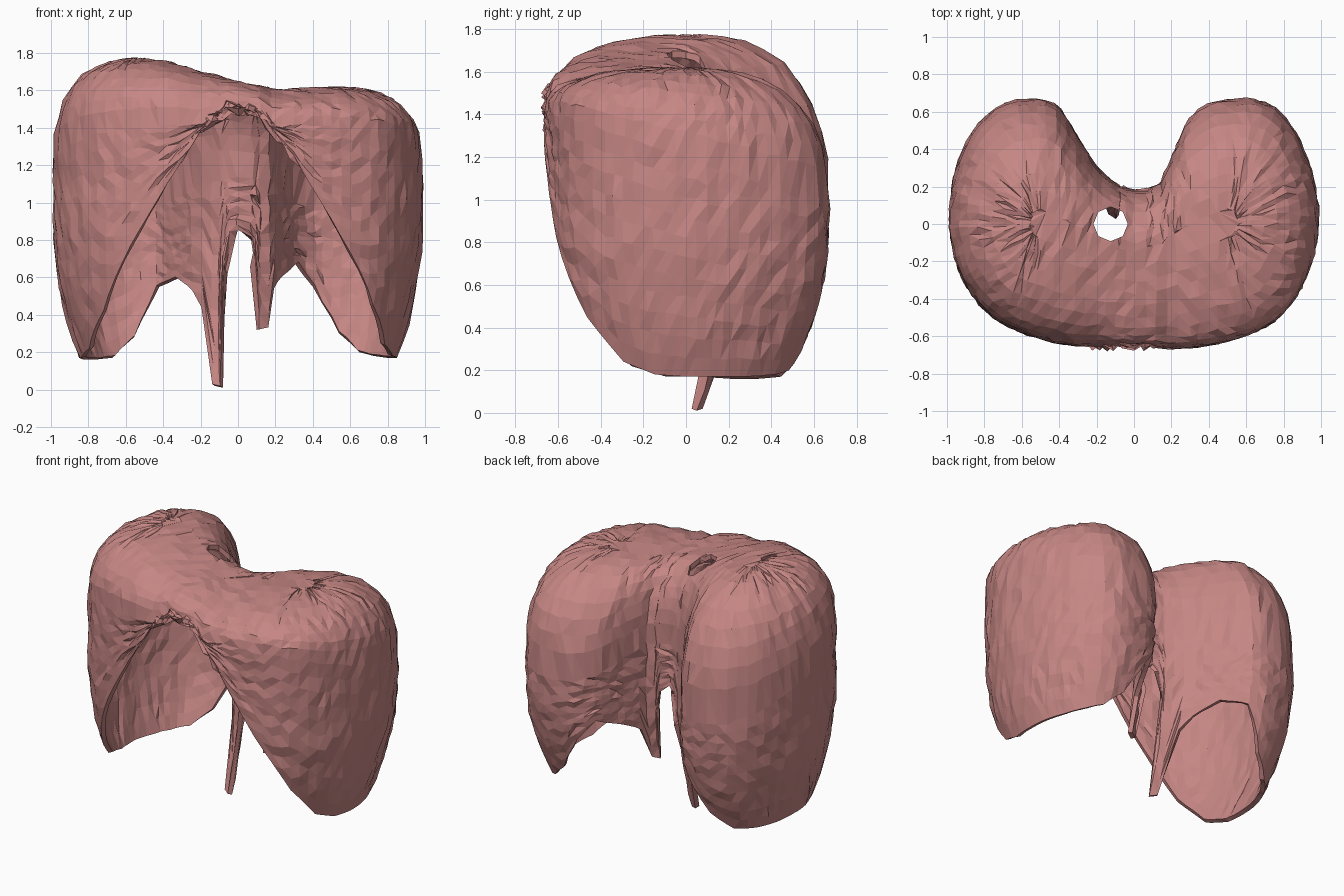
import bpy, bmesh, random
from mathutils import Vector

if "Cube" in bpy.data.objects:
    bpy.data.objects.remove(bpy.data.objects["Cube"])

random.seed(4)

# Plan outline, clockwise from the back notch: x, y, height of the free lower rim
RIM = [(0, .18, .86), (.07, .185, .80), (.09, .19, .66), (.10, .195, .32), (.145, .22, .33), (.165, .27, .54),
       (.21, .37, .60), (.30, .56, .68), (.40, .64, .55), (.55, .67, .30),
       (.70, .65, .20), (.81, .57, .18), (.91, .39, .17), (.97, .20, .17), (.985, 0, .17),
       (.95, -.20, .18), (.87, -.38, .24), (.75, -.52, .45), (.55, -.61, .82),
       (.30, -.66, .0 + 1.25), (.12, -.65, 1.48), (-.05, -.64, 1.50), (-.2, -.65, 1.38),
       (-.38, -.64, 1.1), (-.57, -.59, .78), (-.75, -.50, .42), (-.89, -.34, .22), (-.97, -.13, .17),
       (-.985, .08, .17), (-.95, .29, .16), (-.87, .48, .16), (-.74, .62, .17),
       (-.57, .67, .28), (-.42, .64, .55), (-.31, .48, .60), (-.22, .335, .52),
       (-.17, .275, .44), (-.125, .235, .02), (-.08, .205, .01), (-.075, .20, .62), (-.04, .19, .82)]
# Crest height along x
CREST = [(-.5, 1.77), (-.35, 1.75), (-.2, 1.70), (0, 1.65), (.2, 1.605), (.5, 1.615)]


def lerp_table(tab, x):
    for (x0, a), (x1, b) in zip(tab, tab[1:]):
        if x <= x1:
            return a + (b - a) * max(0, (x - x0) / (x1 - x0))
    return tab[-1][1]


def spine(x):
    """Point of the central crest line belonging to an outline point."""
    sx = max(-.5, min(.5, x))
    return Vector((sx, -.2 * (1 - abs(sx) / .5)))


def resample(pts, step=.055):
    """Smooth the plan with a Catmull-Rom curve, keep rim heights linear."""
    out, n = [], len(pts)
    for i in range(n):
        p = [Vector(pts[(i + k) % n][:2]) for k in (-1, 0, 1, 2)]
        z0, z1 = pts[i][2], pts[(i + 1) % n][2]
        length = (p[2] - p[1]).length
        count = max(1, round(length / step))
        for k in range(count):
            t = k / count
            q = p[1].lerp(p[2], t)
            if length > .06:
                q = .5 * (2 * p[1] + (p[2] - p[0]) * t
                          + (2 * p[0] - 5 * p[1] + 4 * p[2] - p[3]) * t * t
                          + (3 * p[1] - p[0] - 3 * p[2] + p[3]) * t ** 3)
            out.append((q, z0 + (z1 - z0) * t))
    return out


def column(p, zr):
    """One strip from the rim, up the wall and over the shoulder to the crest."""
    s = spine(p.x)
    zs = 1.2 - .22 * p.y / .67 if p.y < 0 else 1.2 - .25 * p.y / .67
    zs = max(zs, zr + .02)
    pts = []
    for j in range(11):
        z = zr + (zs - zr) * j / 11
        inset = .28 * (max(0, .9 - z) / .73) ** 2
        q = p.lerp(s, inset)
        pts.append(Vector((q.x, q.y, z)))
    for r in (1, .985, .95, .89, .8, .68, .54, .4, .26, .12):
        q = s.lerp(p, r)
        z = zs + (lerp_table(CREST, q.x) - zs) * (1 - r ** 2.6) ** (1 / 2.6)
        pts.append(Vector((q.x, q.y, z)))
    return pts


# Domed muscle sheet
bm = bmesh.new()
cols = []
for p, zr in resample(RIM):
    pts = column(p, zr)
    for k, v in enumerate(pts):
        if k > 0:
            v += Vector([random.uniform(-.008, .008) for _ in range(3)])
    cols.append([bm.verts.new(v) for v in pts])
for a, b in zip(cols, cols[1:] + cols[:1]):
    for j in range(len(a) - 1):
        bm.faces.new((a[j], a[j + 1], b[j + 1], b[j]))
# Close the narrow strip along the crest
edges = [bm.edges.get((a[-1], b[-1])) for a, b in zip(cols, cols[1:] + cols[:1])]
filled = bmesh.ops.triangle_fill(bm, edges=edges, use_beauty=True)
for f in filled["geom"]:
    if isinstance(f, bmesh.types.BMFace):
        f.normal_update()
        if f.normal.z < 0:
            f.normal_flip()
bmesh.ops.triangulate(bm, faces=bm.faces[:])
mesh = bpy.data.meshes.new("muscle_dome")
bm.to_mesh(mesh)
bm.free()
dome = bpy.data.objects.new("muscle_dome", mesh)
bpy.context.collection.objects.link(dome)
mat = bpy.data.materials.new("muscle_pink")
mat.diffuse_color = (.56, .24, .23, 1)
mat.use_nodes = True
mat.node_tree.nodes["Principled BSDF"].inputs["Base Color"].default_value = mat.diffuse_color
mesh.materials.append(mat)

# Thin wall, then the eight-sided vessel opening through the top
bpy.ops.mesh.primitive_cylinder_add(vertices=8, radius=.092, depth=.6, location=(-.125, 0, 1.7))
cutter = bpy.context.object
cutter.name = "opening_cutter"
cutter.hide_render = True
solid = dome.modifiers.new("thickness", "SOLIDIFY")
solid.thickness = .03
solid.offset = -1
cut = dome.modifiers.new("opening", "BOOLEAN")
cut.object = cutter
cut.operation = "DIFFERENCE"
cut.solver = "EXACT"
bpy.ops.object.select_all(action="DESELECT")
bpy.context.view_layer.objects.active = dome
dome.select_set(True)
for name in ("thickness", "opening"):
    bpy.ops.object.modifier_apply(modifier=name)
bpy.data.objects.remove(cutter)
